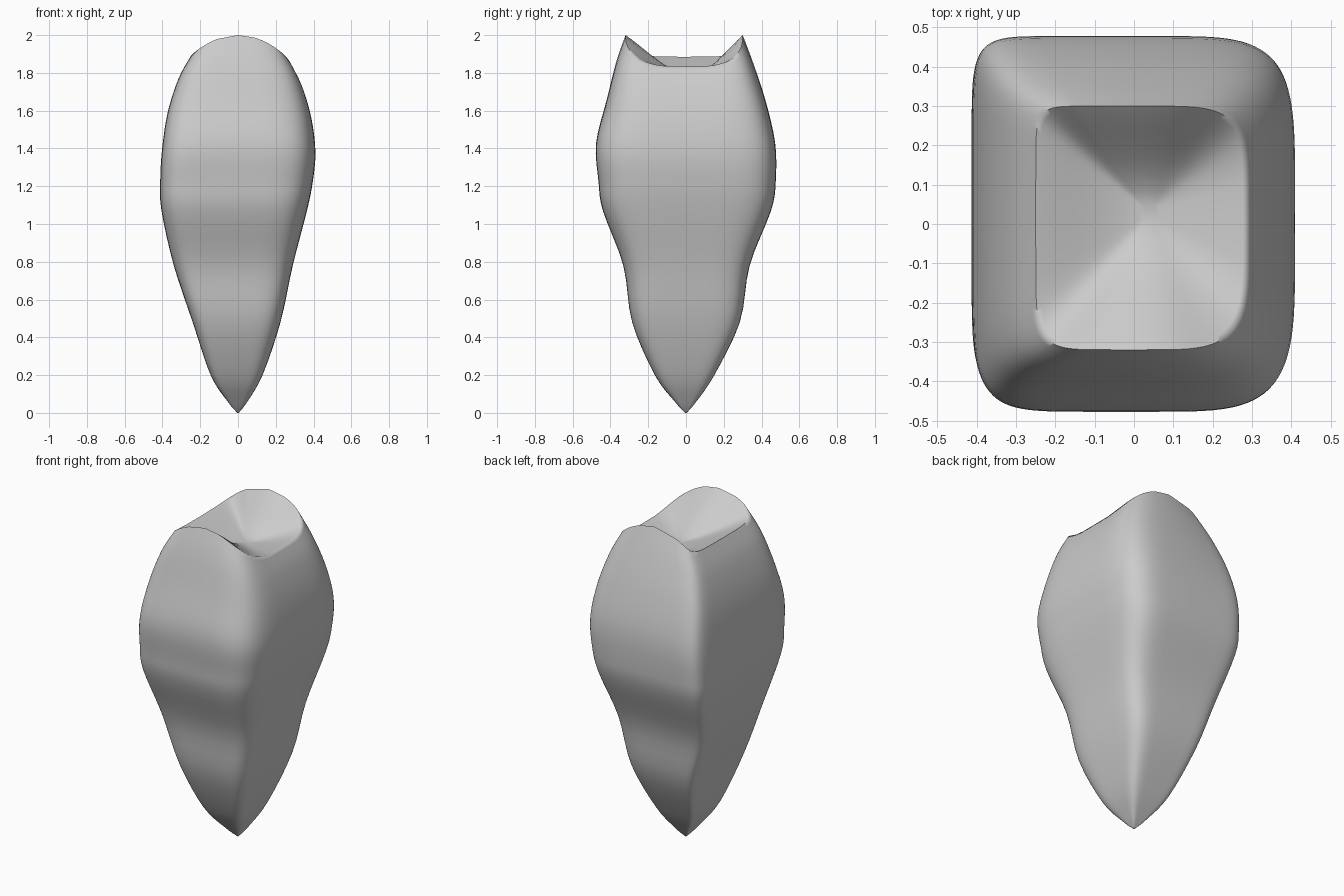
import bpy, bmesh
from math import sin, cos, pi

if "Cube" in bpy.data.objects:
    bpy.data.objects.remove(bpy.data.objects["Cube"])

SEG = 96      # points around each cross-section
STEPS = 4     # spline steps between profile rows

# Profile rows: z, left, right, front, back extents
ROWS = [
    (0.00, 0.004, 0.004, 0.004, 0.004),
    (0.06, 0.055, 0.05, 0.06, 0.055),
    (0.20, 0.145, 0.13, 0.165, 0.15),
    (0.48, 0.24, 0.225, 0.285, 0.285),
    (0.78, 0.34, 0.29, 0.332, 0.337),
    (1.07, 0.405, 0.365, 0.44, 0.45),
    (1.22, 0.412, 0.395, 0.463, 0.475),
    (1.40, 0.402, 0.41, 0.476, 0.472),
    (1.60, 0.372, 0.388, 0.42, 0.42),
    (1.78, 0.315, 0.34, 0.368, 0.352),
    (1.90, 0.25, 0.285, 0.32, 0.30),
]
STRETCH = 1.2  # above this height rows follow the wavy rim


def smooth(a, b, v):
    t = min(1, max(0, (v - a) / (b - a)))
    return t * t * (3 - 2 * t)


def catmull(p0, p1, p2, p3, t):
    return [0.5 * (2 * b + (c - a) * t + (2 * a - 5 * b + 4 * c - d) * t * t
                   + (3 * b - a - 3 * c + d) * t ** 3)
            for a, b, c, d in zip(p0, p1, p2, p3)]


def section(row, i):
    """Point on a rounded rectangle whose four corners differ in sharpness."""
    _, left, right, front, back = row
    a = 2 * pi * i / SEG
    c, s = cos(a), sin(a)
    n = (5 if s > 0 else 4.6) if c > 0 else (10 if s > 0 else 6.5)
    x = abs(c) ** (2 / n) * (right if c > 0 else -left)
    y = abs(s) ** (2 / n) * (back if s > 0 else -front)
    return x, y


def rim_height(x, y):
    """Two cusps, front and back, with lower margins left and right."""
    side = 1.885 if x < 0 else 1.835
    cusp = 2.0 - 0.125 * (abs(x) / 0.27) ** 2
    return side + (cusp - side) * smooth(0.08, 0.30, abs(y))


# Spline through the profile rows
rows = []
for k in range(len(ROWS) - 1):
    quad = [ROWS[min(max(k + d, 0), len(ROWS) - 1)] for d in (-1, 0, 1, 2)]
    rows += [catmull(*quad, t / STEPS) for t in range(STEPS)]
rows.append(ROWS[-1])

bm = bmesh.new()
rim = [section(ROWS[-1], i) for i in range(SEG)]
rim_z = [rim_height(*p) for p in rim]
rings = []

# Root and crown walls
for row in rows:
    ring = []
    for i in range(SEG):
        x, y = section(row, i)
        z = row[0]
        if z > STRETCH:
            z = STRETCH + (z - STRETCH) * (rim_z[i] - STRETCH) / (1.9 - STRETCH)
        ring.append(bm.verts.new((x, y, z)))
    rings.append(ring)

# Biting surface: rings shrinking into the central hollow
FLOOR, CX, CY = 1.79, 0.04, 0.03
for s in (0.96, 0.9, 0.82, 0.72, 0.6, 0.47, 0.34, 0.2, 0.08):
    f = 0.45 * s * s + 0.55 * smooth(0, 1.1, s) / smooth(0, 1.1, 1)
    rings.append([bm.verts.new((CX + (x - CX) * s, CY + (y - CY) * s,
                                FLOOR + (z - FLOOR) * f))
                  for (x, y), z in zip(rim, rim_z)])

for a, b in zip(rings, rings[1:]):
    for i in range(SEG):
        j = (i + 1) % SEG
        bm.faces.new((a[i], a[j], b[j], b[i]))
bm.faces.new(rings[0][::-1])
bm.faces.new(rings[-1])
bmesh.ops.recalc_face_normals(bm, faces=bm.faces)

mesh = bpy.data.meshes.new("tooth")
bm.to_mesh(mesh)
bm.free()
tooth = bpy.data.objects.new("tooth", mesh)
bpy.context.collection.objects.link(tooth)
bpy.context.view_layer.objects.active = tooth
tooth.select_set(True)
bpy.ops.object.shade_smooth_by_angle(angle=1.3)
